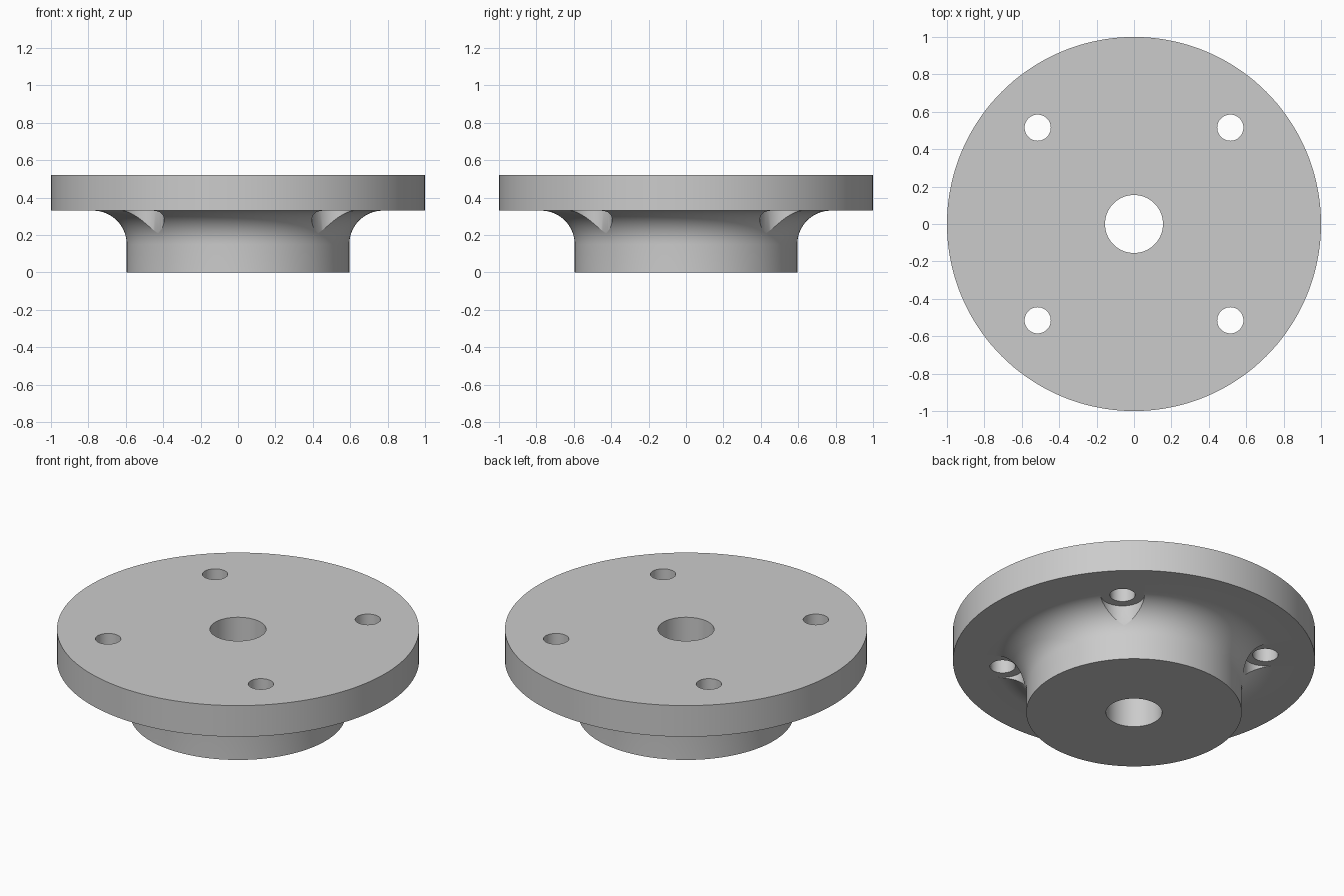
import bpy
import bmesh
from math import sin, cos, pi, radians

cube = bpy.data.objects.get("Cube")
if cube:
    bpy.data.objects.remove(cube, do_unlink=True)

PLATE_R, HUB_R, BORE_R = 1.0, 0.595, 0.155
TOP, UNDERSIDE, FILLET = 0.52, 0.33, 0.18
HOLE_AT, HOLE_R, SEAT_R = 0.515, 0.07, 0.12

grey = bpy.data.materials.new("light grey metal")
grey.use_nodes = True
colour = (0.6, 0.6, 0.6, 1)
grey.diffuse_color = colour
grey.node_tree.nodes["Principled BSDF"].inputs["Base Color"].default_value = colour


def add_object(name, bm):
    bmesh.ops.recalc_face_normals(bm, faces=bm.faces)
    mesh = bpy.data.meshes.new(name)
    bm.to_mesh(mesh)
    bm.free()
    mesh.materials.append(grey)
    obj = bpy.data.objects.new(name, mesh)
    bpy.context.collection.objects.link(obj)
    return obj


def revolve(name, profile, steps):
    """Turn a closed (radius, height) profile about the z axis."""
    bm = bmesh.new()
    rings = [[bm.verts.new((r * cos(2 * pi * i / steps), r * sin(2 * pi * i / steps), z))
              for r, z in profile] for i in range(steps)]
    n = len(profile)
    for i in range(steps):
        a, b = rings[i], rings[(i + 1) % steps]
        for j in range(n):
            k = (j + 1) % n
            bm.faces.new((a[j], b[j], b[k], a[k]))
    return add_object(name, bm)


def corner_cylinders(name, radius, bottom, top, steps=48):
    """One upright cylinder at each of the four bolt positions."""
    bm = bmesh.new()
    for sx in (-1, 1):
        for sy in (-1, 1):
            low, high = [[bm.verts.new((sx * HOLE_AT + radius * cos(2 * pi * i / steps),
                                        sy * HOLE_AT + radius * sin(2 * pi * i / steps), z))
                          for i in range(steps)] for z in (bottom, top)]
            bm.faces.new(low)
            bm.faces.new(high)
            for i in range(steps):
                k = (i + 1) % steps
                bm.faces.new((low[i], low[k], high[k], high[i]))
    obj = add_object(name, bm)
    obj.hide_render = True
    return obj


# Flange plate, filleted hub and centre bore as one turned profile
fillet = [(HUB_R + FILLET * (1 - cos(radians(a))),
           UNDERSIDE - FILLET * (1 - sin(radians(a)))) for a in range(0, 91, 6)]
profile = [(BORE_R, 0), (HUB_R, 0), *fillet,
           (PLATE_R, UNDERSIDE), (PLATE_R, TOP), (BORE_R, TOP)]
flange = revolve("flange_with_hub", profile, 144)

# Bolt head seats scooped out of the fillet, then the through holes
cutters = [corner_cylinders("bolt_seat_cutter", SEAT_R, -0.1, UNDERSIDE),
           corner_cylinders("bolt_hole_cutter", HOLE_R, -0.1, TOP + 0.1)]
for cutter in cutters:
    mod = flange.modifiers.new(cutter.name, 'BOOLEAN')
    mod.operation = 'DIFFERENCE'
    mod.solver = 'EXACT'
    mod.object = cutter

bpy.ops.object.select_all(action='DESELECT')
bpy.context.view_layer.objects.active = flange
flange.select_set(True)
for mod in list(flange.modifiers):
    bpy.ops.object.modifier_apply(modifier=mod.name)
for cutter in cutters:
    bpy.data.objects.remove(cutter, do_unlink=True)

bpy.ops.object.shade_smooth_by_angle(angle=radians(30))
